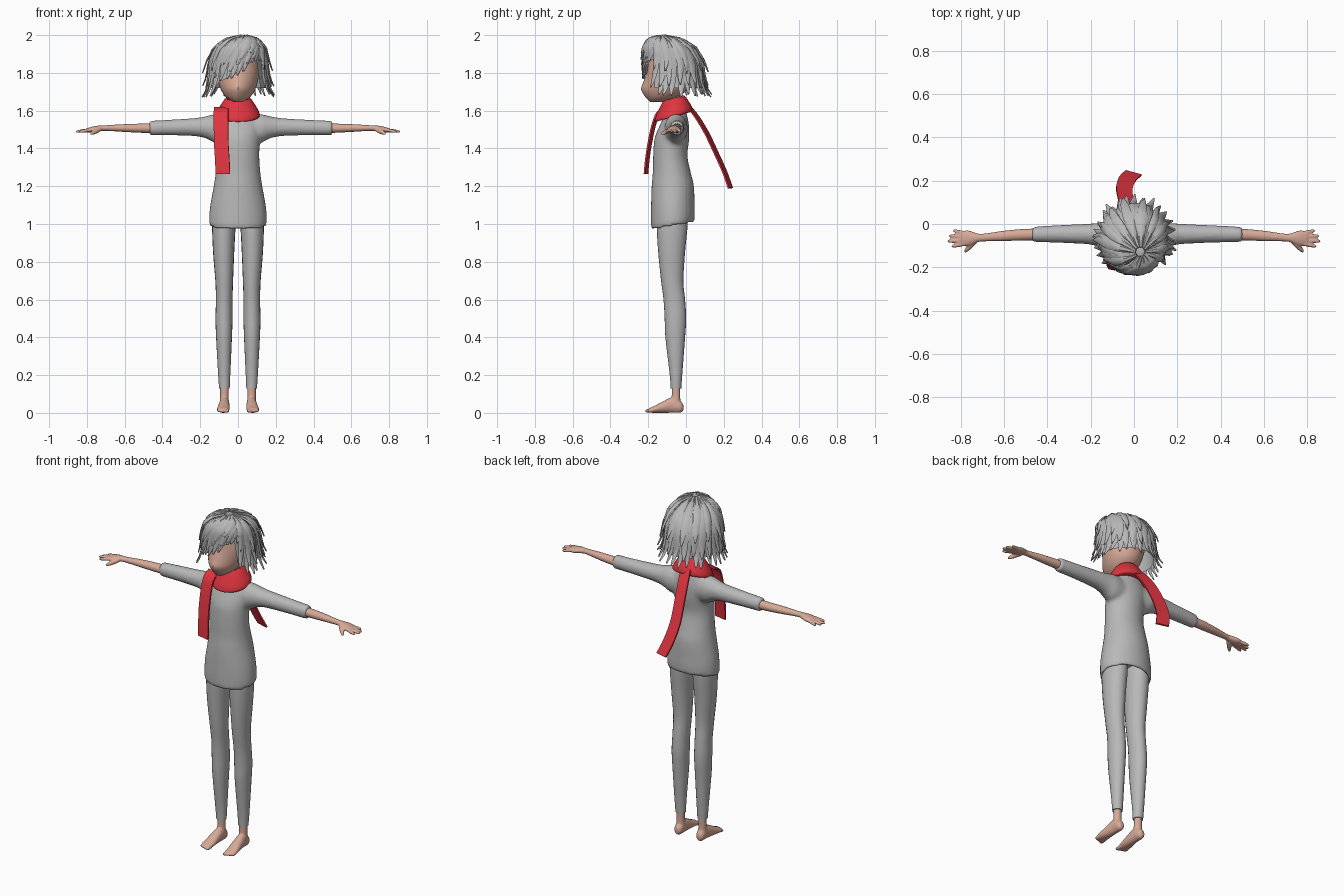
import bpy, bmesh, math, random
from mathutils import Vector

random.seed(4)
cube = bpy.data.objects.get("Cube")
if cube:
    bpy.data.objects.remove(cube, do_unlink=True)


def material(name, rgb):
    m = bpy.data.materials.new(name)
    m.use_nodes = True
    color = (*rgb, 1)
    m.diffuse_color = color
    m.node_tree.nodes["Principled BSDF"].inputs["Base Color"].default_value = color
    return m


grey = material("soft grey", (0.48, 0.48, 0.48))
skin = material("skin", (0.68, 0.40, 0.31))
red = material("scarf red", (0.74, 0.035, 0.05))


def ring(axis, pos, c1, c2, r1, r2, tilt=0.0):
    """Elliptic section across an axis: centre plus two half-axis vectors."""
    if axis == "z":
        return Vector((c1, c2, pos)), Vector((r1, 0, 0)), Vector((0, r2, r2 * tilt))
    if axis == "y":
        return Vector((c1, pos, c2)), Vector((r1, 0, 0)), Vector((0, 0, r2))
    return Vector((pos, c1, c2)), Vector((0, r1, 0)), Vector((0, 0, r2))


def smooth_path(secs, k):
    """Catmull-Rom refinement of a list of sections."""
    out = []
    for i in range(len(secs) - 1):
        a, b, c, d = (secs[max(0, min(len(secs) - 1, i + j))] for j in (-1, 0, 1, 2))
        for q in range(k):
            t = q / k
            out.append([p1 + 0.5 * t * (p2 - p0 + t * (2 * p0 - 5 * p1 + 4 * p2 - p3
                        + t * (3 * (p1 - p2) + p3 - p0)))
                        for p0, p1, p2, p3 in zip(a, b, c, d)])
    return out + [secs[-1]]


def loft(bm, secs, n=20, k=4, phase=0.0):
    loops = []
    for c, u, v in smooth_path(secs, k):
        angles = [phase + math.tau * i / n for i in range(n)]
        loops.append([bm.verts.new(c + u * math.cos(a) + v * math.sin(a)) for a in angles])
    for lo, hi in zip(loops, loops[1:]):
        for i in range(n):
            j = (i + 1) % n
            bm.faces.new((lo[i], lo[j], hi[j], hi[i]))
    bm.faces.new(loops[0][::-1])
    bm.faces.new(loops[-1])


def tube(bm, a, b, ra, rb):
    """Rounded finger-like rod between two points."""
    a, b = Vector(a), Vector(b)
    d = (b - a).normalized()
    u = d.cross(Vector((0, 0, 1))).normalized()
    v = u.cross(d)
    steps = ((0, ra), (0.5, ra), (0.9, rb), (1, rb * 0.4))
    loft(bm, [(a.lerp(b, t), u * r, v * r) for t, r in steps], 10, 2)


def finish(name, bm, mat, voxel=0, angle=40):
    bmesh.ops.recalc_face_normals(bm, faces=bm.faces)
    me = bpy.data.meshes.new(name)
    bm.to_mesh(me)
    bm.free()
    me.materials.append(mat)
    me.shade_smooth()
    me.set_sharp_from_angle(angle=math.radians(angle))
    ob = bpy.data.objects.new(name, me)
    bpy.context.scene.collection.objects.link(ob)
    if voxel:  # fuse overlapping volumes into one skin
        r = ob.modifiers.new("fuse", "REMESH")
        r.mode, r.voxel_size, r.use_smooth_shade = "VOXEL", voxel, True
        s = ob.modifiers.new("soften", "SMOOTH")
        s.factor, s.iterations = 0.5, 4
    return ob


# Shirt: torso with a hollow hem, fused with both sleeves
bm = bmesh.new()
torso = [(1.06, -.07, .115, .085), (1.0, -.07, .136, .098), (.99, -.07, .150, .112),
         (1.03, -.07, .153, .116), (1.10, -.07, .147, .115), (1.20, -.07, .129, .112),
         (1.27, -.075, .119, .101), (1.36, -.083, .113, .091), (1.45, -.075, .117, .092),
         (1.52, -.062, .123, .078), (1.57, -.055, .105, .062), (1.61, -.055, .065, .052),
         (1.63, -.055, .05, .045)]
loft(bm, [ring("z", z, 0, y, rx, ry, .17 if z < 1.08 else 0) for z, y, rx, ry in torso], 32)
for s, cuff in ((1, .50), (-1, .47)):
    sleeve = [(.04, -.055, 1.50, .06, .08), (.12, -.052, 1.505, .062, .077),
              (.16, -.05, 1.511, .055, .062), (.22, -.046, 1.513, .047, .049),
              (.35, -.046, 1.511, .041, .042), (cuff, -.048, 1.508, .035, .039)]
    loft(bm, [ring("x", s * x, *rest) for x, *rest in sleeve], 24)
finish("shirt", bm, grey, 0.011)

for s, side in ((1, "left"), (-1, "right")):
    # Trouser leg
    bm = bmesh.new()
    leg = [(.13, .072, -.053, .028, .028), (.20, .073, -.053, .032, .033),
           (.40, .074, -.057, .042, .052), (.50, .074, -.056, .045, .057),
           (.60, .073, -.062, .044, .057), (.70, .073, -.073, .047, .059),
           (.85, .076, -.076, .056, .071), (1.0, .075, -.073, .062, .082),
           (1.08, .072, -.07, .055, .075)]
    loft(bm, [ring("z", z, s * x, *rest) for z, x, *rest in leg])
    finish(side + "_trouser_leg", bm, grey)

    # Bare foot with ankle and toes
    bm = bmesh.new()
    foot = [(-.014, .072, .028, .012, .016), (-.03, .072, .033, .024, .032),
            (-.07, .072, .042, .027, .042), (-.12, .075, .031, .031, .031),
            (-.165, .078, .019, .034, .019), (-.195, .078, .013, .03, .012)]
    loft(bm, [ring("y", y, s * x, *rest) for y, x, *rest in foot])
    loft(bm, [ring("z", z, s * .072, -.053, r, r) for z, r in ((.03, .027), (.08, .023), (.16, .023))])
    for i in range(5):
        x = s * (.056 + .012 * i)
        tube(bm, (x, -.175, .012), (x, -.217 + .005 * i, .01), .010 - .0008 * i, .008)
    finish(side + "_foot", bm, skin, 0.005)

    # Forearm, palm, fingers and thumb
    bm = bmesh.new()
    arm = [(.40, -.048, 1.507, .027, .026), (.50, -.049, 1.507, .027, .025),
           (.60, -.055, 1.508, .024, .021), (.70, -.063, 1.508, .018, .015),
           (.73, -.064, 1.506, .024, .016), (.765, -.065, 1.501, .036, .016),
           (.80, -.066, 1.496, .033, .011)]
    loft(bm, [ring("x", s * x, *rest) for x, *rest in arm])
    for y0, y1, tip in ((-.092, -.104, .842), (-.075, -.08, .86), (-.058, -.055, .855), (-.042, -.03, .835)):
        tube(bm, (s * .78, y0, 1.499), (s * tip, y1, 1.488), .0095, .0075)
    tube(bm, (s * .735, -.08, 1.5), (s * .782, -.13, 1.476), .013, .008)
    finish(side + "_arm", bm, skin, 0.005)

# Neck and pointed face
bm = bmesh.new()
loft(bm, [ring("z", z, 0, -.065, .042, .044) for z in (1.55, 1.63, 1.72)])
finish("neck", bm, skin)
bm = bmesh.new()
skull = [(1.645, -.145, .022, .036), (1.67, -.122, .062, .078), (1.71, -.105, .09, .108),
         (1.76, -.095, .106, .115), (1.82, -.085, .113, .12), (1.90, -.08, .10, .11),
         (1.95, -.09, .06, .06)]
loft(bm, [ring("z", z, 0, y, rx, ry) for z, y, rx, ry in skull], 32)
for v in bm.verts:  # pull the middle of the face forward to a ridge
    if v.co.y < -.13:
        v.co.y -= .026 * max(0, 1 - abs(v.co.x) / .08) * max(0, 1 - abs(v.co.z - 1.715) / .09)
finish("head", bm, skin)

# Hair: a cap and layered locks that follow one profile (radius factor, height)
PROFILE = [(.02, 1.985), (.52, 1.972), (.86, 1.93), (1.0, 1.86), (1.03, 1.78), (1.08, 1.72), (1.22, 1.665)]
FRINGE = .9


def hair_point(a, s, lift):
    s = max(0, min(s, 5.999))
    (r0, z0), (r1, z1) = PROFILE[int(s)], PROFILE[int(s) + 1]
    f = s % 1
    r, z = r0 + (r1 - r0) * f, z0 + (z1 - z0) * f
    drift = max(0, 1 - s / 3)
    return Vector((.03 * drift + (.146 * r + lift) * math.sin(a),
                   -.07 - .06 * drift - (.153 * r + lift) * math.cos(a), z + lift * drift))


def hair_end(a):
    a = (a + math.pi) % math.tau - math.pi
    return 3.9 - 1.2 * math.sin(a) if abs(a) < FRINGE else 5.9


bm = bmesh.new()
rows = []
for i in range(48):
    a = math.tau * i / 48
    end = min(5, hair_end(a) - .25)
    rows.append([bm.verts.new(hair_point(a, end * j / 12, -.008)) for j in range(13)])
for i in range(48):
    p, q = rows[i], rows[(i + 1) % 48]
    for j in range(12):
        bm.faces.new((p[j], p[j + 1], q[j + 1], q[j]))
finish("hair_cap", bm, grey)


def lock(bm, a, s0, s1, lift, width, swirl, flick):
    pts = []
    for i in range(10):
        t = i / 9
        ang = a + swirl * (1 - t)
        pts.append((t, ang, hair_point(ang, s0 + (s1 - s0) * t, lift + flick * t ** 4)))
    secs = []
    for i, (t, ang, p) in enumerate(pts):
        along = (pts[min(i + 1, 9)][2] - pts[max(i - 1, 0)][2]).normalized()
        across = Vector((math.cos(ang), math.sin(ang), 0))
        across = (across - along * across.dot(along)).normalized()
        w = width * min(1, .3 + 1.7 * t) * (1 - .85 * t ** 4)
        secs.append((p, across * w, along.cross(across) * (.009 * (1 - .6 * t))))
    loft(bm, secs, 6, 1)


bm = bmesh.new()
for count, start, shorten, lift, width in ((28, .3, 0, 0, .025), (22, .2, .9, .007, .024), (13, .1, 2.1, .011, .022)):
    for i in range(count):
        a = math.tau * (i + random.uniform(-.25, .25)) / count
        a = (a + math.pi) % math.tau - math.pi
        front = abs(a) < FRINGE
        end = hair_end(a) - shorten * (.45 if front else 1) - random.uniform(0, .35)
        lock(bm, a, start, end, lift, width * random.uniform(.85, 1.15),
             .6 if front else random.uniform(-.1, .3),
             .004 if front else random.uniform(.005, .03))
finish("hair_locks", bm, grey, angle=35)

# Scarf: wrapped collar, lower at the front, and two hanging tails
bm = bmesh.new()
collar = [(1.572, .07), (1.568, .112), (1.59, .113), (1.625, .094), (1.66, .07), (1.665, .058), (1.64, .048)]
loft(bm, [ring("z", z, 0, -.065, r, r * .86, .28) for z, r in collar], 32, 3)
finish("scarf_collar", bm, red, angle=50)


def tail(name, path, wide):
    b = bmesh.new()
    secs = []
    for i, p in enumerate(path):
        along = Vector(path[min(i + 1, len(path) - 1)]) - Vector(path[max(i - 1, 0)])
        u = Vector(wide)
        secs.append((Vector(p), u * 1.41, along.cross(u).normalized() * .006))
    loft(b, secs, 4, 4, math.pi / 4)
    finish(name, b, red)


tail("scarf_front_tail", [(-.088, -.10, 1.615), (-.09, -.145, 1.59), (-.09, -.172, 1.52), (-.088, -.193, 1.42),
                          (-.083, -.205, 1.34), (-.08, -.212, 1.265)], (.038, -.008, 0))
tail("scarf_back_tail", [(.0, -.01, 1.645), (-.02, .045, 1.585), (-.036, .105, 1.49), (-.045, .16, 1.375),
                         (-.032, .205, 1.275), (-.002, .235, 1.19)], (.037, -.01, 0))
